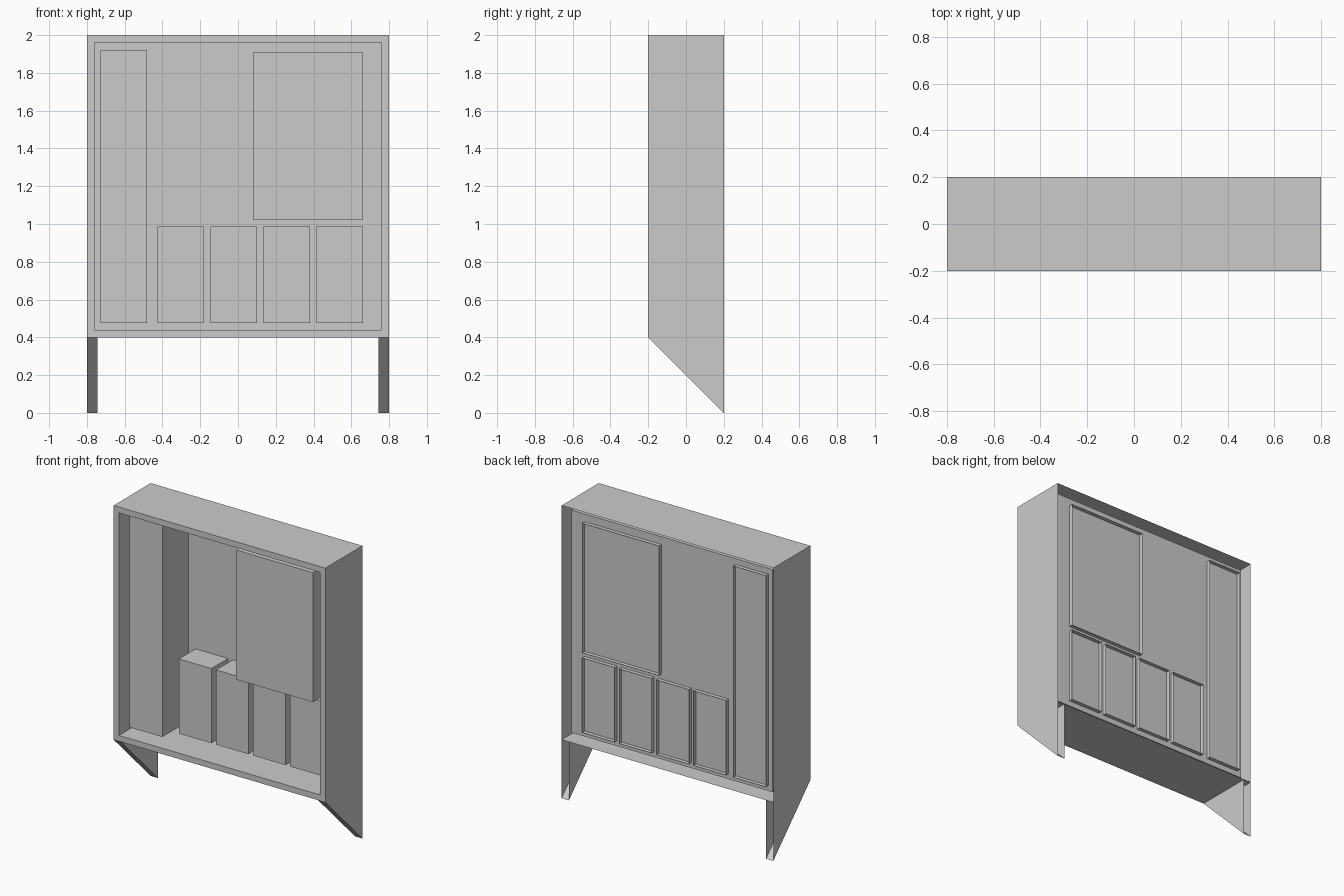
import bpy, bmesh
from mathutils import Matrix, Vector

if "Cube" in bpy.data.objects:
    bpy.data.objects.remove(bpy.data.objects["Cube"])


def add_object(name, bm):
    mesh = bpy.data.meshes.new(name)
    bm.to_mesh(mesh)
    bm.free()
    obj = bpy.data.objects.new(name, mesh)
    bpy.context.collection.objects.link(obj)
    return obj


def open_box(x0, x1, y0, y1, z0, z1):
    """Box shell with its back (+y) side left open."""
    bm = bmesh.new()
    centre = Vector((x0 + x1, y0 + y1, z0 + z1)) / 2
    size = (x1 - x0, y1 - y0, z1 - z0)
    bmesh.ops.create_cube(bm, size=1, matrix=Matrix.Translation(centre) @ Matrix.Diagonal((*size, 1)))
    bm.normal_update()
    bmesh.ops.delete(bm, geom=[f for f in bm.faces if f.normal.y > 0.9], context='FACES')
    return bm


# Cabinet: front rim inset, then pushed in to form the recess and back panel
bm = open_box(-0.8, 0.8, -0.2, 0.2, 0.4, 2.0)
front = [f for f in bm.faces if f.normal.y < -0.9]
bmesh.ops.inset_region(bm, faces=front, thickness=0.04, use_even_offset=True)
panel = bmesh.ops.extrude_discrete_faces(bm, faces=front)["faces"][0]
bmesh.ops.translate(bm, verts=panel.verts, vec=(0, 0.35, 0))
add_object("cabinet", bm)

# Tall compartment and large upper door
add_object("tall_compartment", open_box(-0.728, -0.481, -0.13, 0.178, 0.477, 1.92))
add_object("upper_door", open_box(0.08, 0.661, -0.135, 0.178, 1.022, 1.907))

# Row of four low compartments
for i in range(4):
    x = -0.426 + i * 0.2805
    add_object(f"low_compartment_{i + 1}", open_box(x, x + 0.246, -0.03, 0.178, 0.477, 0.987))

# Slanted legs, open at the back, mirrored to the other side
bm = bmesh.new()
profile = [(-0.2, 0.4), (0.2, 0.0), (0.2, 0.4)]
inner, outer = [[bm.verts.new((x, y, z)) for y, z in profile] for x in (0.745, 0.8)]
bm.faces.new(inner[::-1])
bm.faces.new(outer)
bm.faces.new((inner[0], inner[1], outer[1], outer[0]))
legs = add_object("slanted_legs", bm)
mirror = legs.modifiers.new("mirror", 'MIRROR')
mirror.use_mirror_merge = False
